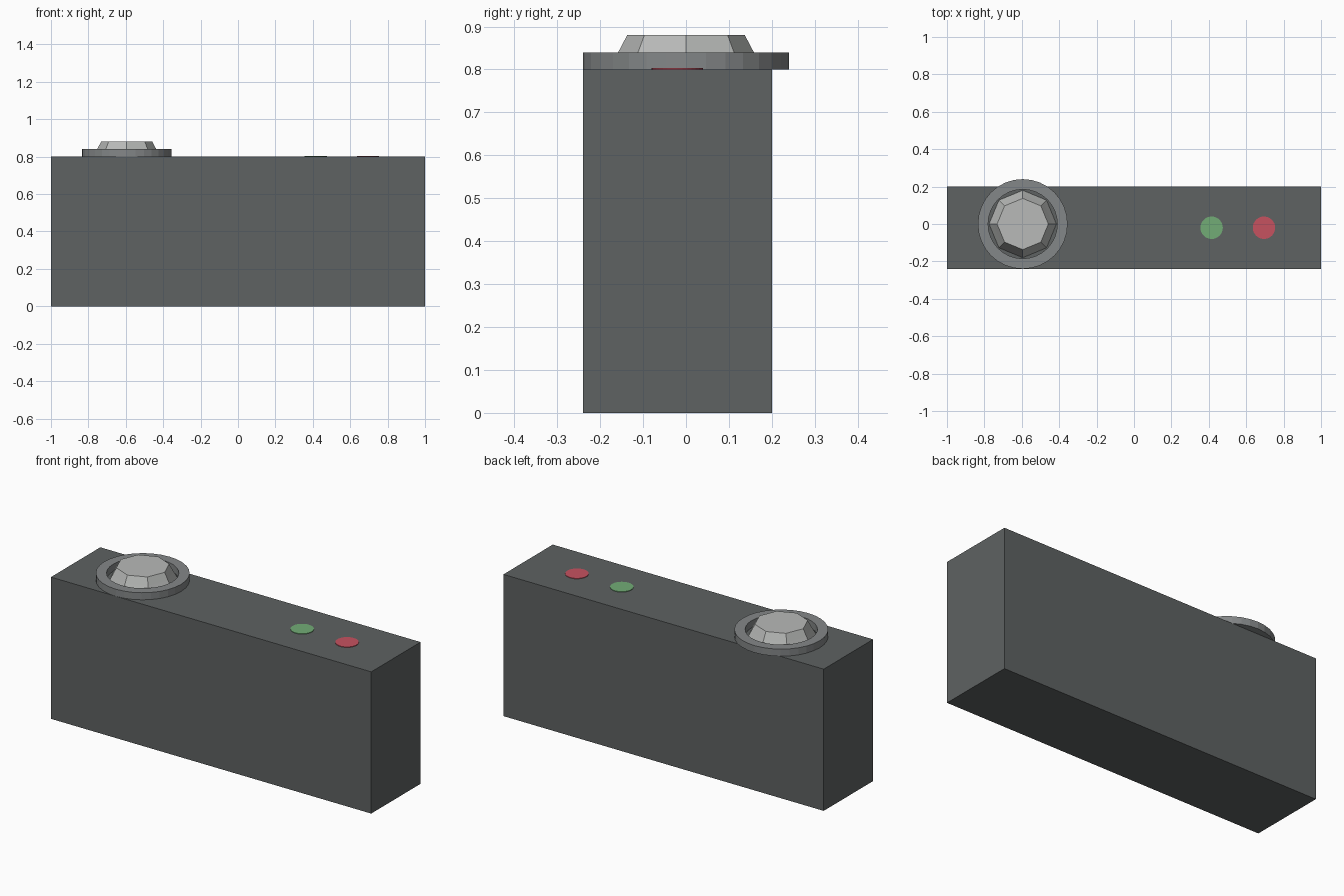
import bpy
import bmesh
from math import cos, sin, tau

if "Cube" in bpy.data.objects:
    bpy.data.objects.remove(bpy.data.objects["Cube"], do_unlink=True)


def srgb(*rgb):
    return tuple((c / 255 / 12.92) if c < 11 else ((c / 255 + 0.055) / 1.055) ** 2.4
                 for c in rgb) + (1.0,)


def material(name, color):
    mat = bpy.data.materials.new(name)
    mat.use_nodes = True
    mat.diffuse_color = color
    mat.node_tree.nodes["Principled BSDF"].inputs["Base Color"].default_value = color
    return mat


def finish(name, bm, mat):
    bmesh.ops.recalc_face_normals(bm, faces=bm.faces)
    mesh = bpy.data.meshes.new(name)
    bm.to_mesh(mesh)
    bm.free()
    mesh.materials.append(mat)
    obj = bpy.data.objects.new(name, mesh)
    bpy.context.collection.objects.link(obj)
    return obj


def lathe(name, profile, sides, center, mat, closed=False):
    """Spin (radius, height) points; open profiles get flat caps."""
    bm = bmesh.new()
    rings = [[bm.verts.new((center[0] + r * cos(tau * i / sides),
                            center[1] + r * sin(tau * i / sides), z))
              for i in range(sides)] for r, z in profile]
    pairs = list(zip(rings, rings[1:]))
    if closed:
        pairs.append((rings[-1], rings[0]))
    else:
        bm.faces.new(rings[0])
        bm.faces.new(rings[-1])
    for a, b in pairs:
        for i in range(sides):
            j = (i + 1) % sides
            bm.faces.new((a[i], a[j], b[j], b[i]))
    return finish(name, bm, mat)


dark = material("dark grey", srgb(94, 98, 98))
mid = material("mid grey", srgb(132, 135, 136))
light = material("light grey", srgb(184, 186, 184))
green = material("green", srgb(114, 172, 118))
red = material("red", srgb(198, 82, 96))

# Main block
TOP = 0.80
bm = bmesh.new()
bmesh.ops.create_cube(bm, size=1)
bmesh.ops.scale(bm, vec=(2, 0.44, TOP), verts=bm.verts)
bmesh.ops.translate(bm, vec=(0, -0.02, TOP / 2), verts=bm.verts)
finish("body", bm, dark)

# Round collar, overhanging the block, with a faceted knob inside
DIAL = (-0.595, 0)
lathe("collar", [(0.24, TOP), (0.24, 0.84), (0.185, 0.84), (0.185, TOP)],
      32, DIAL, mid, closed=True)
lathe("knob", [(0.18, TOP), (0.158, 0.84), (0.137, 0.88)], 8, DIAL, light)

# Flat round buttons
for name, x, mat in (("green_button", 0.415, green), ("red_button", 0.695, red)):
    lathe(name, [(0.06, TOP), (0.06, TOP + 0.003)], 32, (x, -0.02), mat)
